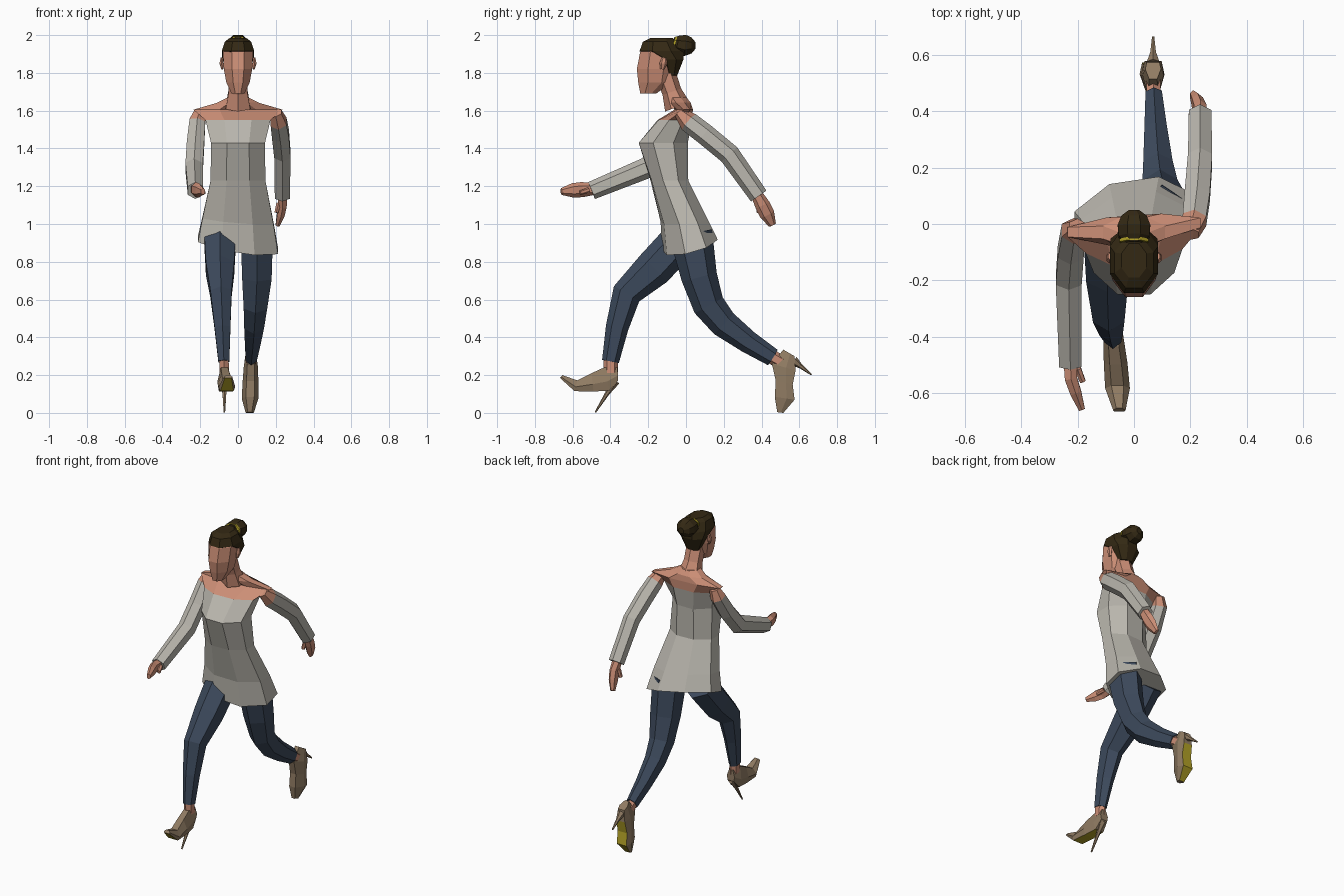
import bpy, bmesh, math
from mathutils import Vector


def mat(name, *c):
    m = bpy.data.materials.new(name)
    m.diffuse_color = (*c, 1)
    return m


SKIN = mat("skin", .60, .27, .18)
KNIT = mat("grey knit", .50, .48, .43)
DENIM = mat("dark denim", .046, .068, .108)
SHOE = mat("brown leather", .28, .20, .125)
GOLD = mat("yellow sole", .45, .36, .02)
HAIR = mat("dark hair", .034, .022, .007)


def bridge(name, rings, mats, rule=lambda i, j: 0):
    """Closed flat-faced mesh through a list of point rings; rule picks the material."""
    bm = bmesh.new()
    vs = [[bm.verts.new(p) for p in r] for r in rings]
    n = len(rings[0])
    for i in range(len(rings) - 1):
        for j in range(n):
            k = (j + 1) % n
            f = bm.faces.new((vs[i][j], vs[i][k], vs[i + 1][k], vs[i + 1][j]))
            f.material_index = rule(i, j)
    bm.faces.new(vs[0]).material_index = rule(0, -1)
    bm.faces.new(vs[-1]).material_index = rule(len(rings) - 2, -1)
    bmesh.ops.recalc_face_normals(bm, faces=bm.faces)
    me = bpy.data.meshes.new(name)
    bm.to_mesh(me)
    bm.free()
    for m in mats:
        me.materials.append(m)
    ob = bpy.data.objects.new(name, me)
    bpy.context.collection.objects.link(ob)
    return ob


def unit_ring(n):
    pts = [(math.cos((j + .5) * math.tau / n), math.sin((j + .5) * math.tau / n)) for j in range(n)]
    mu, mv = max(p[0] for p in pts), max(p[1] for p in pts)
    return [(u / mu, v / mv) for u, v in pts]


def limb(name, path, mats, rule=lambda i, j: 0, n=6):
    """Path entries: x, y, z, half width along x, half thickness in the side plane."""
    c = [Vector(p[:3]) for p in path]
    rings = []
    for i, p in enumerate(path):
        a = (c[i] - c[i - 1]).normalized() if i else Vector()
        b = (c[i + 1] - c[i]).normalized() if i < len(c) - 1 else Vector()
        t = (a + b).normalized()
        u = Vector((1, 0, 0))
        u = (u - t * u.dot(t)).normalized()
        v = t.cross(u)
        rings.append([c[i] + u * (p[3] * x) + v * (p[4] * y) for x, y in unit_ring(n)])
    return bridge(name, rings, mats, rule)


def stack(name, levels, mats, rule=lambda i, j: 0, n=8):
    """Levels: z, centre y, half width, half depth, twist, x slope, y slope."""
    rings = []
    for lv in levels:
        z, cy, rx, ry, tw, sx, sy = (tuple(lv) + (0, 0, 0))[:7]
        rings.append([(rx * u, cy + ry * v + tw * rx * u, z + sx * rx * u + sy * (cy + ry * v))
                      for u, v in unit_ring(n)])
    return bridge(name, rings, mats, rule)


# Torso: flared knit top with bare shoulders
stack("top_and_shoulders", [
    (.883, .02, .212, .135, .15, -.15, .3),
    (1.02, -.01, .188, .115, .12, -.08, .12),
    (1.23, -.088, .145, .097, .05),
    (1.43, -.12, .143, .130),
    (1.55, -.06, .172, .088, .04),
    (1.605, -.012, .236, .042, .07),
    (1.642, -.03, .11, .055),
    (1.67, -.05, .055, .052)],
    [KNIT, SKIN], lambda i, j: int(i >= 4))

# Neck and head
limb("neck", [(0, -.045, 1.62, .065, .07), (0, -.075, 1.70, .05, .052), (0, -.11, 1.80, .05, .055)], [SKIN])
stack("head", [
    (1.69, -.2, .034, .042), (1.75, -.165, .062, .088), (1.82, -.16, .075, .1),
    (1.91, -.15, .08, .093), (1.96, -.14, .06, .075)], [SKIN])
for s in (-1, 1):
    limb("ear", [(s * .082, -.125, 1.82, .006, .012), (s * .088, -.12, 1.85, .01, .02),
                 (s * .086, -.115, 1.88, .006, .012)], [SKIN])

# Hair: cap, bun and tie
stack("hair_cap", [
    (1.785, -.075, .045, .028), (1.87, -.078, .083, .064), (1.915, -.128, .086, .118),
    (1.965, -.138, .07, .09), (1.984, -.13, .045, .06)], [HAIR])
limb("hair_bun", [(0, -.07, 1.96, .03, .03), (0, -.045, 1.953, .055, .046), (0, -.005, 1.945, .058, .056),
                  (0, .03, 1.945, .045, .042), (0, .05, 1.945, .018, .018)], [HAIR], n=8)
limb("hair_tie", [(0, -.066, 1.96, .05, .034), (0, -.056, 1.957, .052, .036)], [GOLD], n=8)

# Arms: bare shoulder cap, then sleeve; hands with thumbs
sleeve = lambda i, j: int(i >= 1)
limb("rear_arm", [(.2, -.035, 1.59, .03, .03), (.215, .015, 1.54, .042, .055), (.225, .10, 1.475, .045, .056),
                  (.235, .23, 1.368, .043, .056), (.235, .385, 1.148, .04, .05)], [SKIN, KNIT], sleeve)
limb("front_arm", [(-.2, -.01, 1.595, .03, .03), (-.215, -.025, 1.54, .042, .05), (-.225, -.1, 1.42, .046, .055),
                   (-.232, -.2, 1.3, .046, .058), (-.226, -.5, 1.177, .04, .048)], [SKIN, KNIT], sleeve)
limb("rear_hand", [(.235, .37, 1.165, .025, .03), (.236, .405, 1.1, .022, .04), (.226, .43, 1.05, .02, .04),
                   (.21, .458, .995, .011, .02)], [SKIN])
limb("rear_thumb", [(.215, .39, 1.11, .012, .014), (.203, .385, 1.06, .01, .012)], [SKIN])
limb("front_hand", [(-.226, -.48, 1.185, .025, .03), (-.224, -.55, 1.182, .022, .04),
                    (-.207, -.6, 1.178, .02, .038), (-.185, -.66, 1.172, .011, .018)], [SKIN])
limb("front_thumb", [(-.2, -.515, 1.18, .012, .014), (-.182, -.56, 1.165, .01, .012)], [SKIN])

# Legs: jeans ending in a bare ankle
cuff = lambda last: (lambda i, j: int(i >= last))
limb("front_leg", [(-.095, 0, .95, .085, .1), (-.095, -.17, .765, .075, .1), (-.09, -.315, .63, .056, .078),
                   (-.082, -.365, .45, .042, .06), (-.075, -.4, .272, .029, .045)], [DENIM])
limb("front_ankle", [(-.075, -.398, .29, .025, .038), (-.072, -.398, .21, .025, .038)], [SKIN])
limb("rear_leg", [(.1, .025, .95, .085, .115), (.1, .07, .72, .078, .095), (.092, .12, .57, .062, .085),
                  (.085, .2, .472, .052, .075), (.077, .33, .375, .04, .06), (.07, .46, .293, .029, .048)], [DENIM])
limb("rear_ankle", [(.07, .445, .302, .025, .038), (.068, .515, .262, .025, .038)], [SKIN])


def shoe(name, x, toe_shift, pairs, heel):
    """Pairs: upper y, z and sole y, z and half width, from heel to toe."""
    rings = []
    for k, (ty, tz, by, bz, w) in enumerate(pairs):
        cx = x + toe_shift * max(0, k - 1) / 3
        my, mz = ty * .4 + by * .6, tz * .4 + bz * .6
        rings.append([(cx - w * .5, ty, tz), (cx + w * .5, ty, tz), (cx + w, my, mz),
                      (cx + w * .8, by, bz), (cx - w * .8, by, bz), (cx - w, my, mz)])
    bridge(name, rings, [SHOE, GOLD], lambda i, j: int(i >= 1 and j == 3))
    (y0, z0), (y1, z1) = heel
    limb(name + "_heel", [(x, y0, z0, .022, .026), (x, y0 * .6 + y1 * .4, z0 * .6 + z1 * .4, .01, .012),
                          (x, y1, z1, .004, .004)], [SHOE])


# High heeled shoes
shoe("front_shoe", -.072, .02, [
    (-.362, .24, -.36, .17, .028), (-.435, .24, -.405, .118, .037), (-.50, .21, -.49, .113, .042),
    (-.575, .172, -.59, .115, .044), (-.655, .2, -.667, .185, .022)], [(-.375, .17), (-.48, .003)])
shoe("rear_shoe", .068, -.006, [
    (.515, .335, .575, .30, .028), (.455, .26, .58, .225, .038), (.475, .17, .565, .15, .042),
    (.47, .085, .575, .07, .044), (.483, .004, .515, .0, .022)], [(.57, .275), (.665, .202)])
